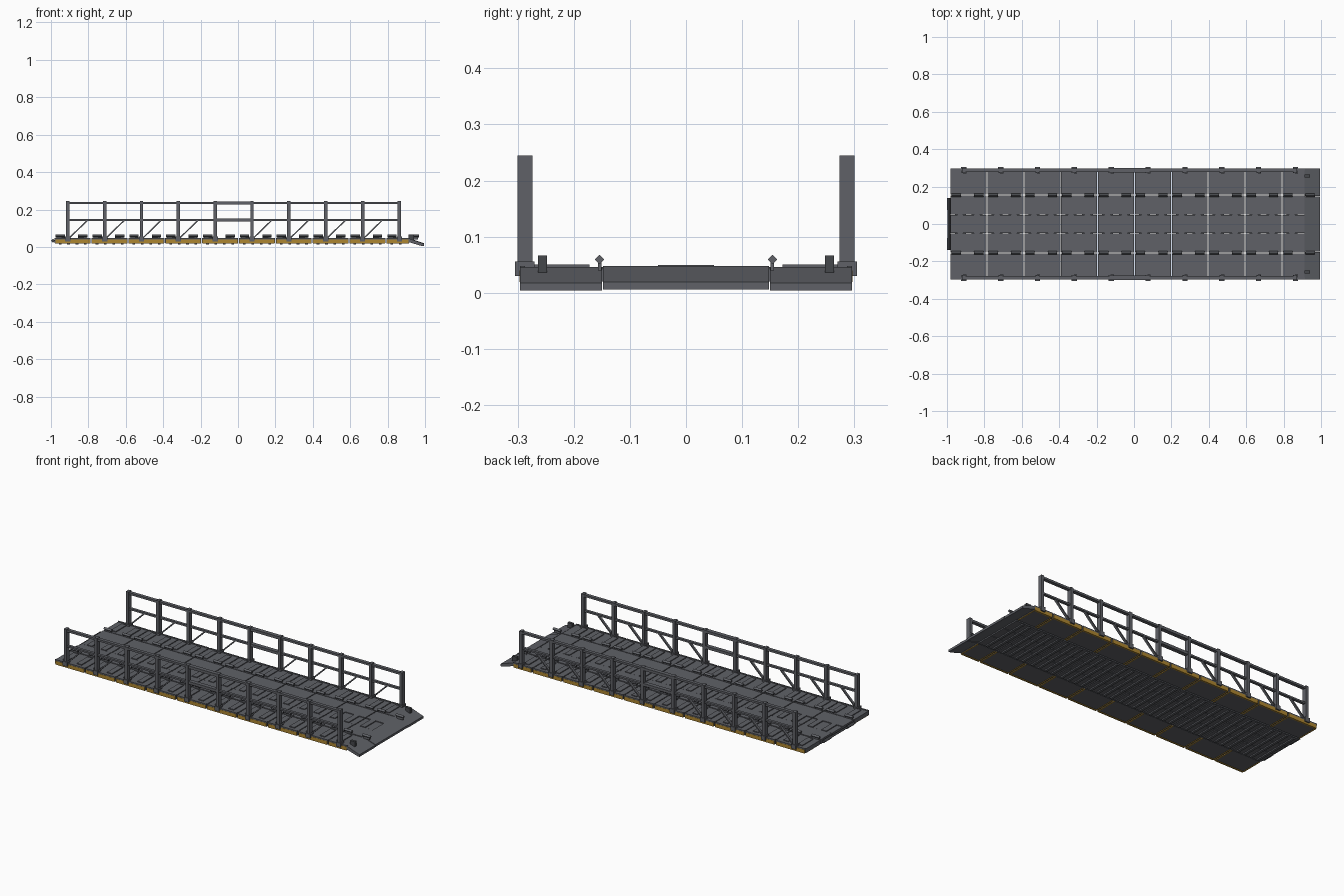
import bpy, bmesh
from math import atan2, hypot, pi
from mathutils import Matrix, Vector

old = bpy.data.objects.get("Cube")
if old:
    bpy.data.objects.remove(old, do_unlink=True)


def material(name, rgb):
    m = bpy.data.materials.new(name)
    m.use_nodes = True
    m.diffuse_color = (*rgb, 1)
    m.node_tree.nodes["Principled BSDF"].inputs["Base Color"].default_value = (*rgb, 1)
    return m


steel = material("steel grey", (0.115, 0.12, 0.135))
dark = material("dark steel", (0.06, 0.063, 0.07))
gold = material("ochre yellow", (0.42, 0.24, 0.03))


class Part:
    """Collects boxes into one named object."""

    def __init__(self, name, mat):
        self.name, self.mat, self.bm = name, mat, bmesh.new()

    def box(self, x0, x1, y0, y1, z0, z1):
        centre = Vector((x0 + x1, y0 + y1, z0 + z1)) / 2
        size = (abs(x1 - x0), abs(y1 - y0), abs(z1 - z0), 1)
        bmesh.ops.create_cube(self.bm, size=1,
                              matrix=Matrix.Translation(centre) @ Matrix.Diagonal(size))

    def pair(self, x0, x1, y0, y1, z0, z1):
        for s in (1, -1):
            self.box(x0, x1, s * y0, s * y1, z0, z1)

    def bar(self, centre, size, angle, axis):
        m = Matrix.Translation(centre) @ Matrix.Rotation(angle, 4, axis)
        bmesh.ops.create_cube(self.bm, size=1, matrix=m @ Matrix.Diagonal((*size, 1)))

    def prism(self, profile, y0, y1):
        a = [self.bm.verts.new((x, y0, z)) for x, z in profile]
        b = [self.bm.verts.new((x, y1, z)) for x, z in profile]
        self.bm.faces.new(a)
        self.bm.faces.new(b[::-1])
        for i in range(len(a)):
            j = (i + 1) % len(a)
            self.bm.faces.new((a[j], a[i], b[i], b[j]))

    def finish(self):
        bmesh.ops.recalc_face_normals(self.bm, faces=self.bm.faces)
        me = bpy.data.meshes.new(self.name)
        self.bm.to_mesh(me)
        self.bm.free()
        me.materials.append(self.mat)
        bpy.context.collection.objects.link(bpy.data.objects.new(self.name, me))


PITCH, START, COUNT = 0.197, -0.98, 10
outer = Part("outer_deck_panels", steel)
centre = Part("centre_deck_panels", steel)
ribs = Part("tread_ribs", steel)
under = Part("underside_ribs", steel)
trim = Part("yellow_edge_frames", gold)
locks = Part("hinge_bars", steel)
blocks = Part("latch_blocks", dark)

for k in range(COUNT):
    x0 = START + k * PITCH
    x1 = x0 + PITCH - 0.005
    last = k == COUNT - 1
    if last:
        x1 = 0.915

    # outer lanes, with a yellow frame round the lower edge
    outer.pair(x0, x1, 0.158, 0.293, 0.022, 0.045)
    trim.pair(x0 + 0.003, x1 - 0.003, 0.288, 0.297, 0.019, 0.04)
    trim.pair(x0 + 0.001, x0 + 0.006, 0.16, 0.29, 0.019, 0.024)
    trim.pair(x1 - 0.006, x1 - 0.001, 0.16, 0.29, 0.019, 0.024)
    outer.pair(x0, x1, 0.287, 0.296, 0.04, 0.048)

    # centre lane in three strips
    centre.box(x0, x1, -0.048, 0.048, 0.02, 0.044)
    centre.pair(x0, x1, 0.052, 0.152, 0.02, 0.046)
    for i in range(4):
        u = x0 + 0.022 + i * 0.045
        if u + 0.014 < x1:
            under.box(u, u + 0.014, -0.145, 0.145, 0.013, 0.021)

    # raised treads and hinge bars
    for dx in (0.035, 0.125):
        u = x0 + dx
        if u + 0.03 < x1 or not last:
            ribs.pair(u, u + 0.032, 0.172, 0.272, 0.044, 0.05)
            ribs.box(u, u + 0.032, -0.05, 0.05, 0.043, 0.049)
    for s in (1, -1):
        for dx in (0.03, 0.15):
            locks.bar((x0 + dx, s * 0.154, 0.059), (0.05, 0.012, 0.012), pi / 4, "X")
            locks.box(x0 + dx - 0.02, x0 + dx + 0.02, s * 0.151, s * 0.157, 0.04, 0.056)

# sloping ramp at the far end
ramp = Part("end_ramp", steel)
slope = [(0.912, 0.046), (0.995, 0.017), (0.995, 0.004), (0.985, 0.004), (0.912, 0.026)]
for s in (1, -1):
    ramp.prism(slope, s * 0.15, s * 0.296)
ramp.prism([(x, z + 0.002) for x, z in slope], -0.148, 0.148)
blocks.pair(0.912, 0.942, 0.248, 0.264, 0.036, 0.066)

# hook bar at the near end
hooks = Part("coupling_hooks", dark)
hooks.bar((-0.989, 0, 0.033), (0.010, 0.27, 0.010), pi / 4, "Y")
for s in (1, -1):
    hooks.bar((-0.989, s * 0.108, 0.033), (0.015, 0.064, 0.015), pi / 4, "Y")

for p in (outer, centre, ribs, under, trim, locks, blocks, ramp, hooks):
    p.finish()

# railings on both sides
FIRST, LAST = -0.91, -0.91 + 9 * PITCH
for name, s in (("left", 1), ("right", -1)):
    posts = Part(name + "_railing_posts", steel)
    rails = Part(name + "_handrails", steel)
    braces = Part(name + "_railing_braces", steel)
    for k in range(COUNT):
        x = FIRST + k * PITCH
        posts.box(x - 0.009, x + 0.009, s * 0.274, s * 0.3, 0.03, 0.245)
        posts.box(x - 0.014, x + 0.014, s * 0.27, s * 0.305, 0.03, 0.056)
        if k < COUNT - 1 and k != 4:
            a, b = Vector((x + 0.005, 0, 0.045)), Vector((x + 0.105, 0, 0.142))
            mid = (a + b) / 2 + Vector((0, s * 0.287, 0))
            braces.bar(mid, (hypot(b.x - a.x, b.z - a.z), 0.014, 0.007),
                       -atan2(b.z - a.z, b.x - a.x), "Y")
    rails.box(FIRST, LAST, s * 0.277, s * 0.297, 0.229, 0.241)
    rails.box(FIRST, LAST, s * 0.279, s * 0.295, 0.139, 0.149)
    # sleeves joining the two halves
    for z in (0.235, 0.144):
        rails.box(-0.122, 0.078, s * 0.275, s * 0.299, z - 0.008, z + 0.008)
    for p in (posts, rails, braces):
        p.finish()
